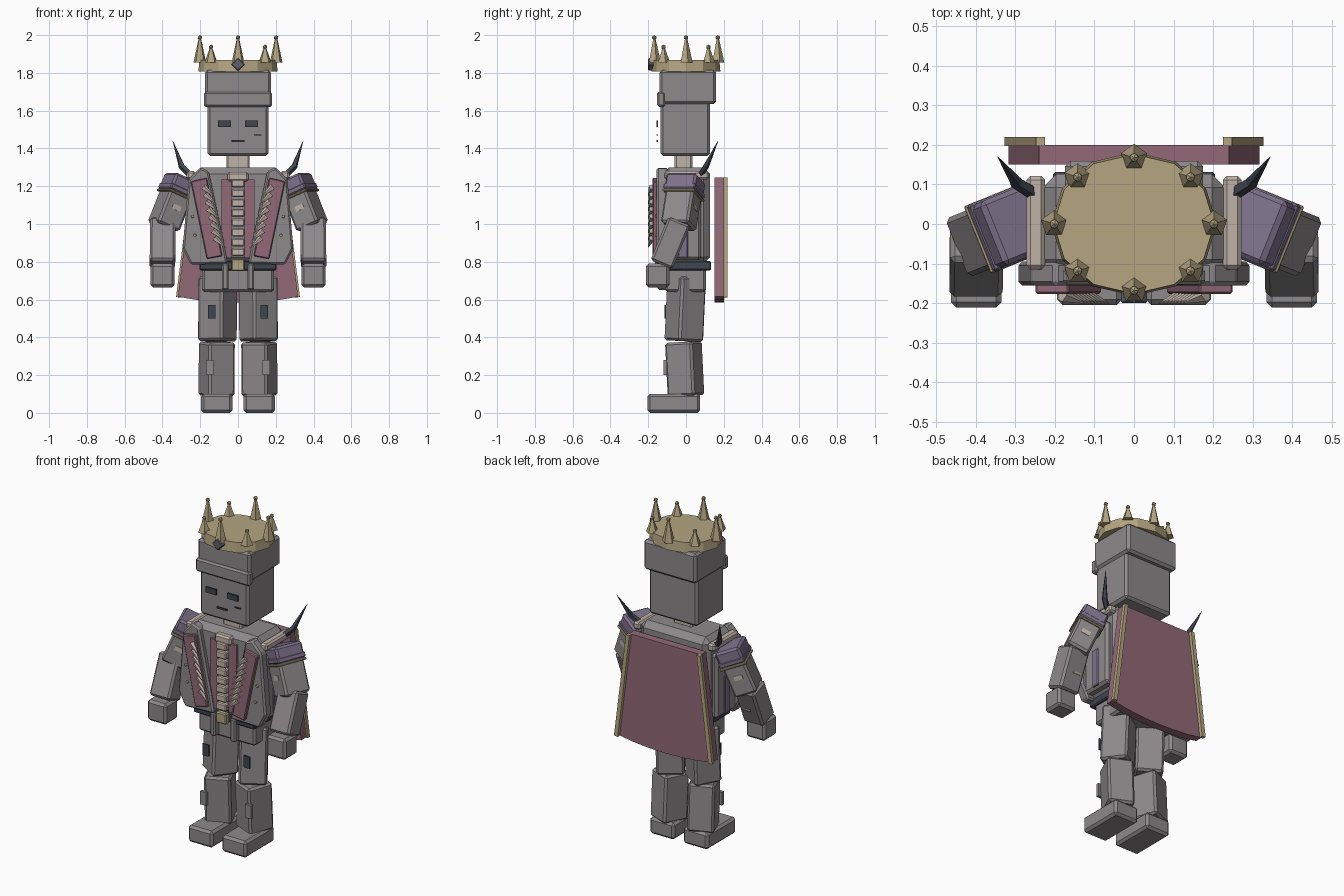
import bpy, bmesh, math
from mathutils import Vector, Matrix

cube = bpy.data.objects.get("Cube")
if cube:
    bpy.data.objects.remove(cube, do_unlink=True)


def material(name, rgb):
    m = bpy.data.materials.new(name)
    m.use_nodes = True
    m.diffuse_color = (*rgb, 1)
    m.node_tree.nodes["Principled BSDF"].inputs["Base Color"].default_value = (*rgb, 1)
    return m


GREY = material("ash grey", (0.27, 0.252, 0.26))
MAROON = material("maroon cloth", (0.29, 0.143, 0.185))
GOLD = material("dull gold", (0.46, 0.375, 0.222))
BONE = material("bone", (0.53, 0.45, 0.395))
PURPLE = material("dusty purple", (0.21, 0.168, 0.262))
NAVY = material("dark navy", (0.05, 0.058, 0.078))
SLATE = material("slate gem", (0.115, 0.12, 0.16))


def finish(name, mat, bm, bevel=0):
    if bevel:
        bmesh.ops.bevel(bm, geom=bm.edges[:], offset=bevel, segments=1,
                        affect='EDGES', clamp_overlap=True)
    bmesh.ops.recalc_face_normals(bm, faces=bm.faces[:])
    me = bpy.data.meshes.new(name)
    bm.to_mesh(me)
    bm.free()
    me.materials.append(mat)
    ob = bpy.data.objects.new(name, me)
    bpy.context.collection.objects.link(ob)
    return ob


def box(name, mat, x, y, z, bevel=0.0, s=1):
    """Box from (min, max) ranges, with x flipped by side s."""
    bm = bmesh.new()
    size = [r[1] - r[0] for r in (x, y, z)]
    mid = (s * sum(x) / 2, sum(y) / 2, sum(z) / 2)
    bmesh.ops.create_cube(bm, size=1, matrix=Matrix.Translation(mid) @ Matrix.Diagonal((*size, 1)))
    return finish(name, mat, bm, bevel)


def frame(p, q, yaw=0.0):
    """Matrix at the middle of p-q with local z along it."""
    p, q = Vector(p), Vector(q)
    z = (q - p).normalized()
    ref = Vector((math.cos(yaw), math.sin(yaw), 0))
    if abs(z.dot(ref)) > 0.95:
        ref = Vector((0, 1, 0))
    y = z.cross(ref).normalized()
    m = Matrix((y.cross(z), y, z)).transposed().to_4x4()
    return Matrix.Translation((p + q) / 2) @ m, (q - p).length


def limb(name, mat, p, q, w, d, yaw=0.0, bevel=0.012):
    m, length = frame(p, q, yaw)
    bm = bmesh.new()
    bmesh.ops.create_cube(bm, size=1, matrix=m @ Matrix.Diagonal((w, d, length, 1)))
    return finish(name, mat, bm, bevel)


def spike(name, mat, p, q, r, r2=0.0, sides=5):
    m, length = frame(p, q)
    bm = bmesh.new()
    bmesh.ops.create_cone(bm, cap_ends=True, segments=sides, radius1=r, radius2=r2,
                          depth=length, matrix=m)
    return finish(name, mat, bm)


def prism(name, mat, pts, y0, y1, bevel=0.0, s=1):
    """Extrude an (x, z) outline along y."""
    bm = bmesh.new()
    f = bm.faces.new([bm.verts.new((s * x, y0, z)) for x, z in pts])
    ext = bmesh.ops.extrude_face_region(bm, geom=[f])
    for v in ext["geom"]:
        if isinstance(v, bmesh.types.BMVert):
            v.co.y = y1
    return finish(name, mat, bm, bevel)


# head, hat and face
box("head", GREY, (-.162, .162), (-.135, .127), (1.36, 1.66), .014)
box("hat", GREY, (-.175, .175), (-.14, .16), (1.635, 1.815), .014)
box("hat_brim", GREY, (-.18, .18), (-.153, -.11), (1.62, 1.7), .01)
box("mouth", NAVY, (-.035, .035), (-.155, -.148), (1.435, 1.445))
box("cheek_scar", NAVY, (.085, .125), (-.155, -.148), (1.469, 1.475))

# crown
bm = bmesh.new()
bmesh.ops.create_cone(bm, cap_ends=True, segments=12, radius1=1, radius2=.97, depth=.06,
                      matrix=Matrix.Translation((0, 0, 1.838)) @ Matrix.Diagonal((.21, .182, 1, 1)))
finish("crown_band", GOLD, bm)
for i in range(8):
    a = i * math.pi / 4
    x, y = .202 * math.cos(a), .168 * math.sin(a)
    top = 1.985 if i % 2 == 0 else 1.935
    spike(f"crown_spike_{i}", GOLD, (x, y, 1.855), (x, y, top), .035, .006)
    bm = bmesh.new()
    bmesh.ops.create_icosphere(bm, subdivisions=1, radius=.013,
                               matrix=Matrix.Translation((x, y, top + .002)))
    finish(f"crown_tip_{i}", GOLD, bm)
prism("crown_gem", SLATE, [(0, 1.81), (.036, 1.845), (0, 1.88), (-.036, 1.845)], -.2, -.165, .004)

# neck, spine, torso, belt
box("neck", BONE, (-.062, .062), (-.06, .035), (1.25, 1.38), .01)
box("collar_bone", BONE, (-.055, .055), (-.15, .02), (1.225, 1.275), .01)
for i in range(8):
    z = .83 + i * .052
    box(f"vertebra_{i}", BONE, (-.034, .034), (-.165, -.1), (z, z + .042), .006)
box("torso", GREY, (-.232, .232), (-.125, .127), (.79, 1.3), .035)
box("belt", NAVY, (-.205, .205), (-.135, .132), (.755, .805), .006)
box("buckle", GOLD, (-.035, .035), (-.165, -.13), (.75, .815), .006)
box("pelvis", GREY, (-.19, .19), (-.11, .105), (.64, .77), .012)

# cape
half = [(.24, 1.245), (.318, .615), (.22, .598), (.1, .588)]
prism("cape", MAROON, half + [(0, .585)] + [(-x, z) for x, z in reversed(half)], .15, .2)

for s, side in ((1, "left"), (-1, "right")):
    def P(x, y, z):
        return (s * x, y, z)

    def n(part):
        return f"{side}_{part}"

    def turn(degrees):
        return s * math.radians(degrees)

    box(n("eye"), NAVY, (.038, .107), (-.157, -.148), (1.513, 1.547), 0, s)

    # open jacket front with lining, lapel and fangs
    prism(n("jacket_front"), GREY, [(.2, 1.3), (.262, 1.235), (.293, .87), (.25, .785),
                                    (.055, .79), (.075, .9), (.155, 1.28)], -.156, -.095, .01, s)
    box(n("jacket_side"), GREY, (.2, .262), (-.12, .08), (.81, 1.2), .015, s)
    box(n("lining"), MAROON, (.035, .088), (-.14, -.11), (.82, 1.235), 0, s)
    prism(n("lapel"), MAROON, [(.165, 1.245), (.25, 1.225), (.165, .815), (.083, .83)],
          -.177, -.15, .005, s)
    for i in range(8):
        t = i / 7
        x, z = .17 - .06 * t, 1.18 - .27 * t
        spike(n(f"fang_{i}"), BONE, P(x + .012, -.18, z + .015), P(x - .05, -.202, z - .038), .018)
    for i in range(2):
        spike(n(f"rivet_{i}"), GOLD, P(.24 - .012 * i, -.15, 1.04 - .1 * i),
              P(.24 - .012 * i, -.165, 1.04 - .1 * i), .01, .008)
    box(n("jacket_tail"), GREY, (.05, .085), (-.15, -.1), (.65, .79), .008, s)
    box(n("side_sash"), PURPLE, (.255, .268), (-.04, .01), (.82, 1.05), .004, s)
    box(n("shoulder_bone"), BONE, (.225, .272), (-.115, .122), (1.235, 1.28), .01, s)

    # arm, shoulder armour and horn
    a, b = Vector(P(.295, .0, 1.24)), Vector(P(.395, -.04, .985))
    yaw = turn(-22)
    limb(n("upper_arm"), GREY, a, b, .135, .16, yaw)
    limb(n("shoulder_pad"), PURPLE, a.lerp(b, -.02), a.lerp(b, .33), .148, .174, yaw)
    limb(n("shoulder_rim"), PURPLE, a.lerp(b, .2), a.lerp(b, .31), .154, .181, yaw, .006)
    limb(n("shoulder_trim"), GOLD, a.lerp(b, .32), a.lerp(b, .365), .156, .184, yaw, .004)
    limb(n("forearm"), GREY, P(.398, -.035, 1.015), P(.4, -.13, .785), .135, .125)
    limb(n("arm_patch"), BONE, a.lerp(b, .55), a.lerp(b, .65), .05, .166, yaw, 0)
    limb(n("forearm_scratch"), BONE, P(.385, -.083, .89), P(.385, -.087, .88), .05, .13, 0, 0)
    box(n("hand"), GREY, (.335, .463), (-.212, -.088), (.665, .79), .014, s)
    horn = [P(.255, .078, 1.262), P(.303, .108, 1.31), P(.345, .17, 1.44)]
    spike(n("horn_base"), NAVY, horn[0], horn[1], .018, .016)
    spike(n("horn_tip"), NAVY, Vector(horn[1]).lerp(Vector(horn[0]), .12), horn[2], .017, .001)

    # cape edge
    prism(n("cape_trim"), GOLD, [(.225, 1.245), (.248, 1.245), (.328, .613), (.303, .61)],
          .198, .22, 0, s)

    # leg: thigh turned outward, shin turned inward
    limb(n("thigh"), GREY, P(.107, .004, .72), P(.109, -.012, .38), .157, .157, turn(33))
    box(n("thigh_pocket"), NAVY, (.118, .158), (-.115, -.106), (.5, .57), 0, s)
    limb(n("shin"), GREY, P(.112, -.014, .375), P(.114, .0, .09), .15, .157, turn(-23))
    box(n("shin_patch"), GREY, (.13, .17), (-.118, -.1), (.2, .28), 0, s)
    box(n("foot"), GREY, (.03, .195), (-.205, .075), (0, .1), .014, s)
